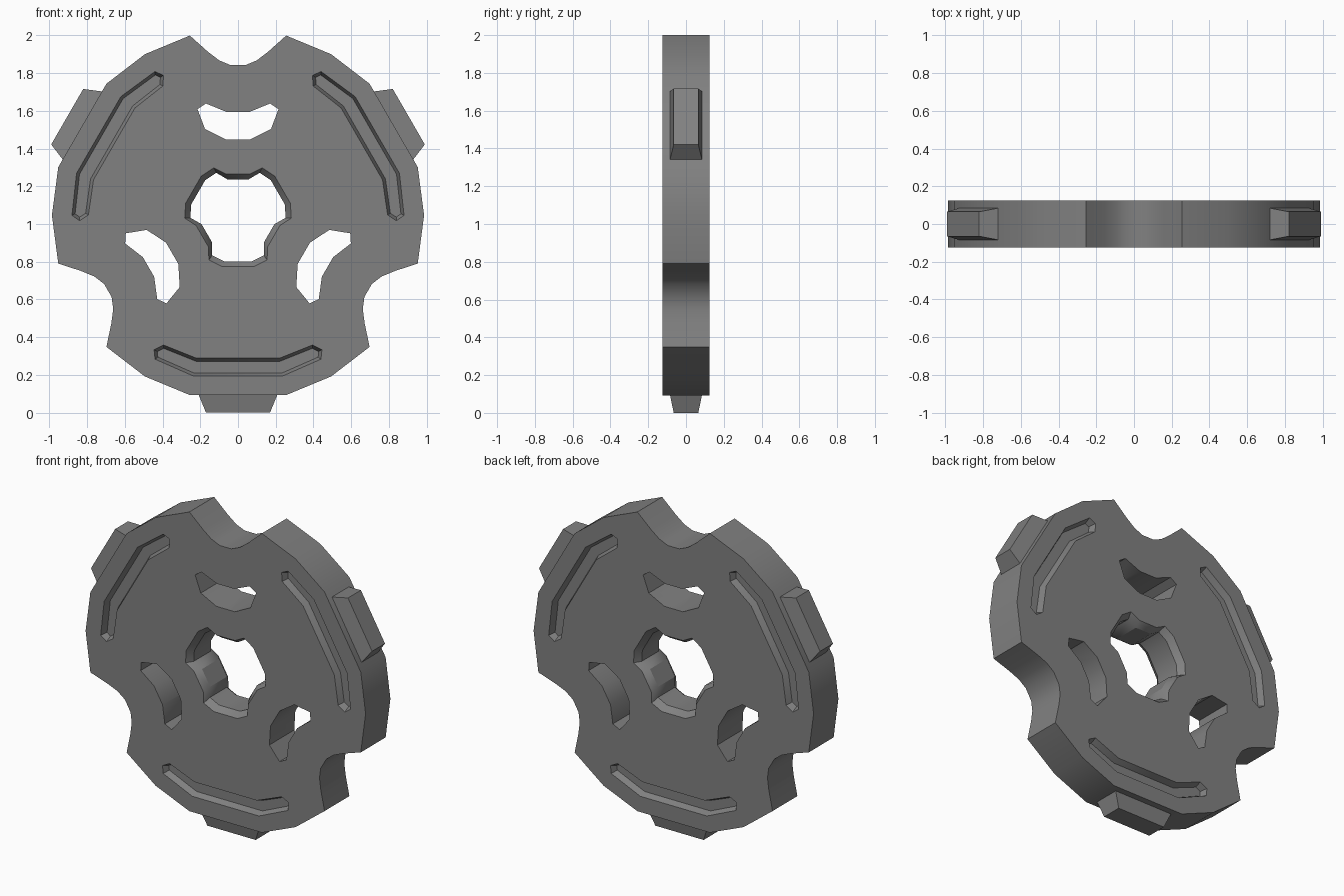
import bpy, bmesh, math
from mathutils import Vector

if "Cube" in bpy.data.objects:
    bpy.data.objects.remove(bpy.data.objects["Cube"])

CZ, R, T = 1.046, 0.987, 0.125   # wheel centre height, rim radius, half thickness

dark = bpy.data.materials.new("dark_grey")
dark.diffuse_color = (0.22, 0.22, 0.22, 1)
dark.use_nodes = True
dark.node_tree.nodes["Principled BSDF"].inputs["Base Color"].default_value = dark.diffuse_color


def polar(deg, r):
    a = math.radians(deg)
    return (r * math.sin(a), r * math.cos(a))


def mirrored(half):
    """Closed outline from its right half, running left to right."""
    return [(-x, z) for x, z in reversed(half)] + list(half)


def turn(pts, k):
    """Rotate an outline by k thirds of a turn, clockwise."""
    a = math.radians(120 * k)
    c, s = math.cos(a), math.sin(a)
    return [(x * c + z * s, z * c - x * s) for x, z in pts]


def inset(pts, d):
    """Shrink an outline by d."""
    p = [Vector(q) for q in pts]
    n = len(p)
    area = sum(p[i].x * p[(i + 1) % n].y - p[(i + 1) % n].x * p[i].y for i in range(n))
    sgn = 1 if area > 0 else -1
    out = []
    for i in range(n):
        e1 = (p[i] - p[i - 1]).normalized()
        e2 = (p[(i + 1) % n] - p[i]).normalized()
        n1 = Vector((-e1.y, e1.x)) * sgn
        n2 = Vector((-e2.y, e2.x)) * sgn
        m = (n1 + n2) / (1 + n1.dot(n2))
        out.append(tuple(p[i] + m * d))
    return out


def loft(bm, rings):
    """Join rings of (x, y, z) points into one capped solid."""
    vs = [[bm.verts.new((x, y, z + CZ)) for x, y, z in ring] for ring in rings]
    n = len(vs[0])
    for a, b in zip(vs, vs[1:]):
        for i in range(n):
            bm.faces.new((a[i], a[(i + 1) % n], b[(i + 1) % n], b[i]))
    bm.faces.new(list(reversed(vs[0])))
    bm.faces.new(vs[-1])


def at_y(pts, y):
    return [(x, y, z) for x, z in pts]


def make(name, bm):
    bmesh.ops.recalc_face_normals(bm, faces=bm.faces)
    me = bpy.data.meshes.new(name)
    bm.to_mesh(me)
    bm.free()
    me.materials.append(dark)
    ob = bpy.data.objects.new(name, me)
    bpy.context.collection.objects.link(ob)
    return ob


def activate(ob):
    bpy.ops.object.select_all(action='DESELECT')
    ob.select_set(True)
    bpy.context.view_layer.objects.active = ob


def cut(ob, cutter):
    cutter.hide_render = True
    activate(ob)
    m = ob.modifiers.new("cut", 'BOOLEAN')
    m.operation, m.solver, m.object = 'DIFFERENCE', 'EXACT', cutter
    bpy.ops.object.modifier_apply(modifier=m.name)
    bpy.data.objects.remove(cutter, do_unlink=True)


# Wheel body: 24-sided rim with three scooped notches
third = mirrored([(0.04, 0.797), (0.10, 0.822), (0.16, 0.868)]
                 + [polar(a, R) for a in (15, 30, 45)])
outline = [p for k in range(3) for p in turn(third, k)]
bm = bmesh.new()
loft(bm, [at_y(outline, -T), at_y(outline, T)])
body = make("wheel_body", bm)

# Lobed centre hole, chamfered on both faces
def lobes(d):
    t = mirrored([polar(16.5, 0.229 - d), polar(27, 0.283 - d), polar(43, 0.285 - d)])
    return [p for k in range(3) for p in turn(t, k)]


hole, bore = lobes(0), lobes(0.03)
bm = bmesh.new()
loft(bm, [at_y(hole, -0.2), at_y(hole, -T), at_y(bore, -T + 0.04),
          at_y(bore, T - 0.04), at_y(hole, T), at_y(hole, 0.2)])
cut(body, make("hole_cutter", bm))

# Three curved windows under the notches
window = mirrored([(0.06, 0.548), (0.17, 0.593), (0.215, 0.563),
                   (0.175, 0.458), (0.065, 0.403)])
bm = bmesh.new()
for k in range(3):
    w = turn(window, k)
    loft(bm, [at_y(w, -0.2), at_y(w, 0.2)])
cut(body, make("window_cutter", bm))

# Three tapered grooves on each face
groove = mirrored([(0.22, -0.758), (0.395, -0.688), (0.445, -0.713),
                   (0.44, -0.763), (0.235, -0.853)])
bm = bmesh.new()
for k in range(3):
    g = turn(groove, k)
    floor = inset(g, 0.016)
    for s in (-1, 1):
        loft(bm, [at_y(floor, s * (T - 0.04)), at_y(g, s * T), at_y(g, s * 0.2)])
cut(body, make("groove_cutter", bm))

activate(body)
bpy.ops.object.shade_smooth_by_angle(angle=math.radians(30))

# Three tapered tabs on the rim
for k in range(3):
    bm = bmesh.new()
    rings = []
    for z, w, d in ((-0.92, 0.222, 0.091), (-CZ, 0.17, 0.065)):
        ring = []
        for sx, sy in ((-1, -1), (1, -1), (1, 1), (-1, 1)):
            (x, zz), = turn([(sx * w, z)], k)
            ring.append((x, sy * d, zz))
        rings.append(ring)
    loft(bm, rings)
    make(f"rim_tab_{k + 1}", bm)
